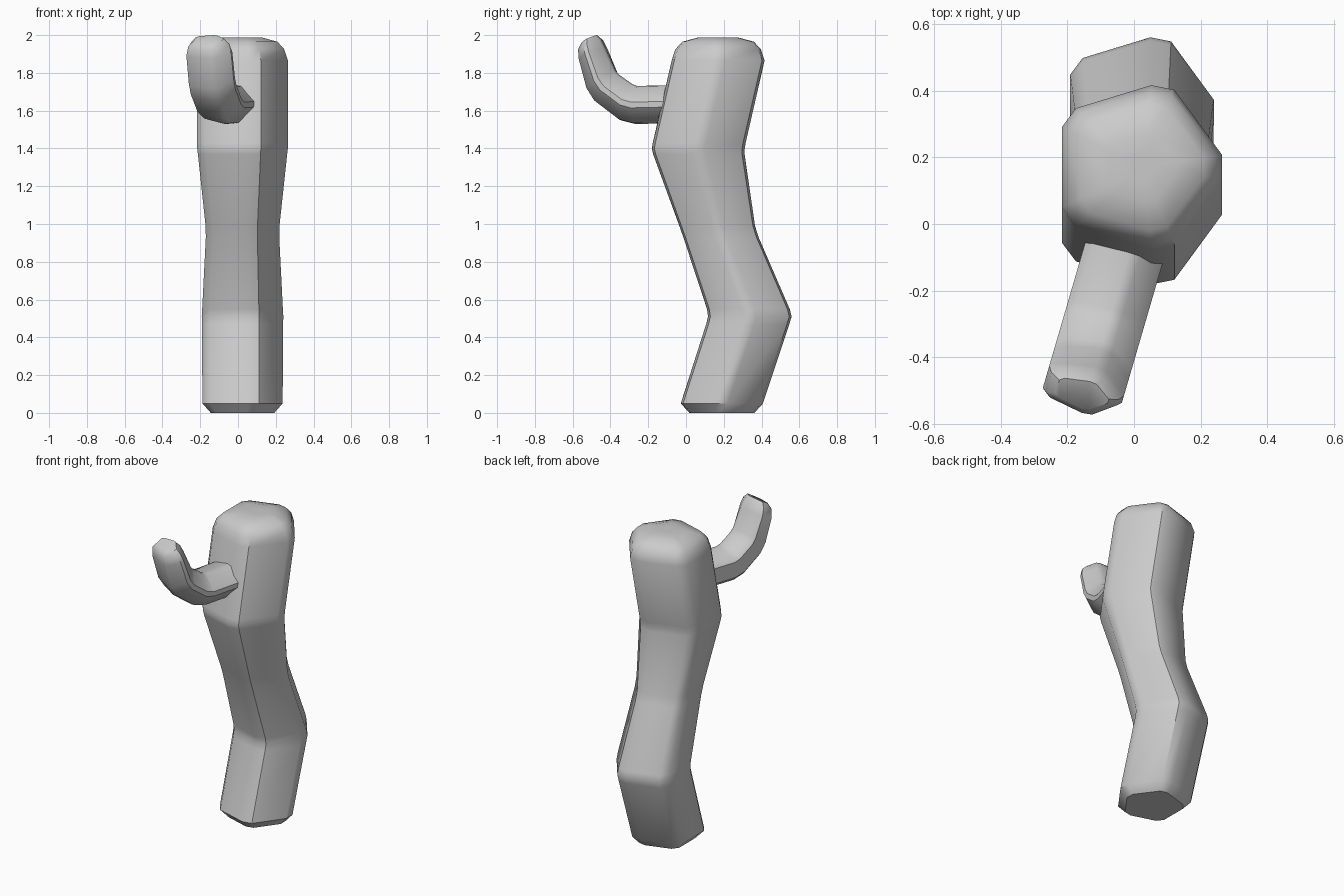
import bpy, bmesh, math
from mathutils import Vector

if "Cube" in bpy.data.objects:
    bpy.data.objects.remove(bpy.data.objects["Cube"])

# Pentagon section with clipped corners, unit = full trunk size
SECTION = [(0.24, -0.037), (0.24, 0.037), (0.097, 0.232), (0.028, 0.246),
           (-0.198, 0.177), (-0.24, 0.121), (-0.24, -0.121), (-0.198, -0.177),
           (0.028, -0.246), (0.097, -0.232)]


def loft(name, rings):
    """Skin sections: each ring is (centre, u axis, v axis, u scale, v scale)."""
    bm = bmesh.new()
    loops = [[bm.verts.new(Vector(c) + Vector(u) * (x * su) + Vector(v) * (y * sv))
              for x, y in SECTION] for c, u, v, su, sv in rings]
    n = len(SECTION)
    for a, b in zip(loops, loops[1:]):
        for i in range(n):
            j = (i + 1) % n
            bm.faces.new((a[i], a[j], b[j], b[i]))
    bm.faces.new(loops[0][::-1])
    bm.faces.new(loops[-1])
    bmesh.ops.recalc_face_normals(bm, faces=bm.faces)
    me = bpy.data.meshes.new(name)
    bm.to_mesh(me)
    bm.free()
    ob = bpy.data.objects.new(name, me)
    bpy.context.collection.objects.link(ob)
    bpy.ops.object.select_all(action='DESELECT')
    bpy.context.view_layer.objects.active = ob
    ob.select_set(True)
    bpy.ops.object.shade_smooth_by_angle(angle=math.radians(40))
    return ob


# Trunk: (y, z, scale), bending back then forward, domed top
trunk = [(0.19, 0.0, 0.70), (0.19, 0.05, 0.885), (0.327, 0.47, 0.895),
         (0.338, 0.51, 0.90), (0.330, 0.55, 0.89), (0.185, 0.93, 0.81),
         (0.165, 0.99, 0.815), (0.068, 1.37, 0.985), (0.065, 1.40, 1.0),
         (0.070, 1.43, 1.0), (0.17, 1.865, 1.0), (0.17, 1.925, 0.92),
         (0.17, 1.965, 0.77), (0.17, 1.988, 0.42), (0.17, 1.988, 0.15)]
loft("trunk", [((0.024, y, z), (1, 0, 0), (0, 1, 0), s, s) for y, z, s in trunk])

# Branch: (distance outwards, z, pitch in degrees, width scale, thickness scale)
branch = [(0.04, 1.635, 0, 0.50, 0.41), (0.27, 1.63, 3, 0.50, 0.41),
          (0.325, 1.645, 20, 0.50, 0.41), (0.43, 1.72, 43, 0.50, 0.39),
          (0.462, 1.765, 58, 0.50, 0.37), (0.512, 1.905, 68, 0.50, 0.31),
          (0.525, 1.95, 66, 0.45, 0.27), (0.53, 1.978, 62, 0.33, 0.19)]
out, side = Vector((-0.28, -0.96, 0)), Vector((0.96, -0.28, 0))
rings = []
for s, z, deg, w, t in branch:
    a = math.radians(deg)
    up = -out * math.sin(a) + Vector((0, 0, math.cos(a)))
    rings.append((out * s + Vector((-0.005, 0, z)), side, up, w, t))
loft("branch", rings)
